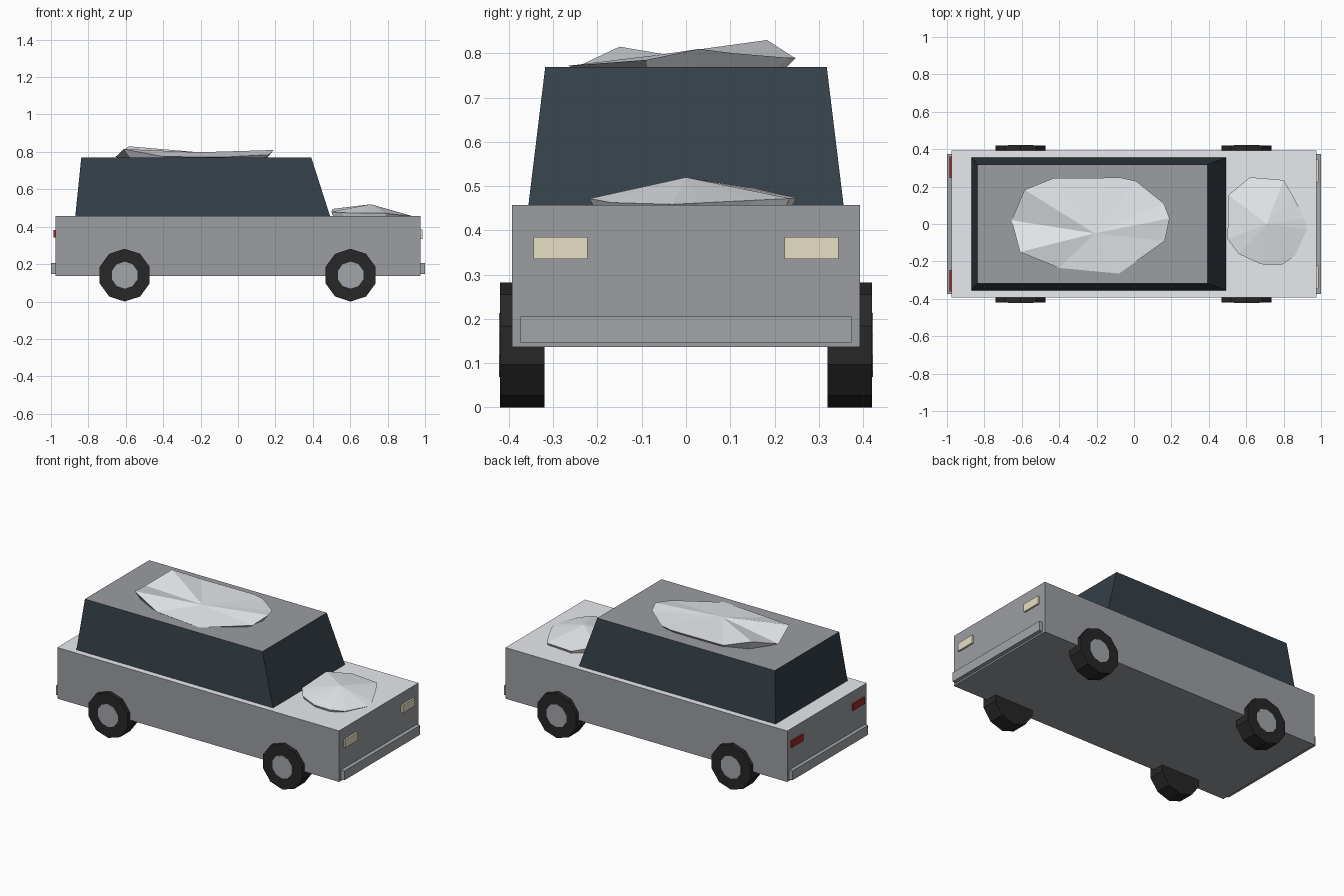
import bpy, bmesh
from math import radians

if "Cube" in bpy.data.objects:
    bpy.data.objects.remove(bpy.data.objects["Cube"])


def material(name, rgb):
    m = bpy.data.materials.new(name)
    m.diffuse_color = (*rgb, 1)
    m.use_nodes = True
    m.node_tree.nodes["Principled BSDF"].inputs["Base Color"].default_value = m.diffuse_color
    return m


PAINT = material("grey_paint", (0.33, 0.34, 0.36))
PALE = material("pale_top", (0.80, 0.82, 0.86))
GLASS = material("dark_glass", (0.035, 0.05, 0.065))
RUBBER = material("rubber", (0.02, 0.02, 0.02))
METAL = material("metal", (0.36, 0.38, 0.40))
LAMP = material("lamp", (0.80, 0.74, 0.55))
RED = material("red_lamp", (0.35, 0.02, 0.02))


def finish(name, bm, *mats):
    bmesh.ops.recalc_face_normals(bm, faces=bm.faces)
    me = bpy.data.meshes.new(name)
    bm.to_mesh(me)
    bm.free()
    ob = bpy.data.objects.new(name, me)
    bpy.context.collection.objects.link(ob)
    for m in mats:
        me.materials.append(m)
    return ob


def block(name, low, high, *mats):
    """Block between two rectangles (x0, x1, half-or-y0, y1, z); last material goes on top."""
    bm = bmesh.new()
    rings = []
    for x0, x1, y0, y1, z in (low, high):
        rings.append([bm.verts.new((x, y, z)) for x, y in
                      ((x0, y0), (x1, y0), (x1, y1), (x0, y1))])
    a, b = rings
    bm.faces.new(a[::-1])
    for i in range(4):
        j = (i + 1) % 4
        bm.faces.new((a[i], a[j], b[j], b[i]))
    bm.faces.new(b).material_index = len(mats) - 1
    return finish(name, bm, *mats)


def box(name, x0, x1, y0, y1, z0, z1, mat):
    return block(name, (x0, x1, y0, y1, z0), (x0, x1, y0, y1, z1), mat)


def disc(name, x, y, z, radius, depth, mat):
    bpy.ops.mesh.primitive_cylinder_add(vertices=10, radius=radius, depth=depth,
                                        location=(x, y, z), rotation=(radians(90), 0, 0))
    ob = bpy.context.object
    ob.name = name
    ob.data.materials.append(mat)


def mound(name, rim, peaks, base_z, inset):
    """Faceted snow lump: a rim, its buried base, and a fan to a few inner peaks."""
    bm = bmesh.new()
    cx, cy = peaks[0][:2]
    top = [bm.verts.new(p) for p in rim]
    low = [bm.verts.new((cx + (x - cx) * inset, cy + (y - cy) * inset, base_z))
           for x, y, z in rim]
    mids = [bm.verts.new(p) for p in peaks]
    n = len(rim)
    near = [min(range(len(peaks)), key=lambda k: (peaks[k][0] - p[0]) ** 2
                + (peaks[k][1] - p[1]) ** 2) for p in rim]
    for i in range(n):
        j = (i + 1) % n
        bm.faces.new((low[i], low[j], top[j], top[i]))
        bm.faces.new((top[i], top[j], mids[near[i]]))
        if near[i] != near[j]:
            bm.faces.new((top[j], mids[near[j]], mids[near[i]]))
    bm.faces.new(low[::-1])
    finish(name, bm, PALE)


# Body and cabin
block("body", (-0.977, 0.975, -0.393, 0.393, 0.137),
      (-0.977, 0.975, -0.393, 0.393, 0.457), PAINT, PALE)
block("cabin", (-0.87, 0.492, -0.356, 0.356, 0.457),
      (-0.838, 0.392, -0.318, 0.318, 0.769), GLASS, PAINT)

# Bumpers
box("front_bumper", 0.97, 1.0, -0.374, 0.374, 0.147, 0.205, METAL)
box("rear_bumper", -1.0, -0.97, -0.374, 0.374, 0.147, 0.205, METAL)

# Lamps and wheels, mirrored left and right
for side, s in (("right", -1), ("left", 1)):
    y0, y1 = sorted((s * 0.222, s * 0.345))
    box(side + "_headlight", 0.96, 0.986, y0, y1, 0.335, 0.385, LAMP)
    y0, y1 = sorted((s * 0.245, s * 0.36))
    box(side + "_tail_light", -0.987, -0.96, y0, y1, 0.342, 0.383, RED)
    for end, x in (("front", 0.602), ("rear", -0.606)):
        disc(f"{end}_{side}_tyre", x, s * 0.37, 0.141, 0.141, 0.1, RUBBER)
        disc(f"{end}_{side}_hub", x, s * 0.372, 0.141, 0.072, 0.1, METAL)

# Snow on the roof and the bonnet
mound("roof_snow",
      [(-0.655, 0.02, 0.773), (-0.61, -0.15, 0.815), (-0.40, -0.235, 0.775),
       (-0.08, -0.265, 0.772), (0.165, -0.09, 0.785), (0.19, 0.03, 0.81),
       (0.16, 0.11, 0.80), (0.01, 0.23, 0.79), (-0.07, 0.248, 0.79),
       (-0.43, 0.245, 0.79), (-0.585, 0.183, 0.83)],
      [(-0.21, -0.05, 0.798)], 0.76, 0.9)
mound("bonnet_snow",
      [(0.50, -0.08, 0.48), (0.56, -0.16, 0.475), (0.68, -0.215, 0.472),
       (0.79, -0.218, 0.472), (0.86, -0.17, 0.463), (0.925, -0.03, 0.459),
       (0.91, 0.03, 0.462), (0.85, 0.15, 0.468), (0.80, 0.235, 0.472),
       (0.62, 0.25, 0.474), (0.505, 0.155, 0.495)],
      [(0.71, 0.0, 0.52)], 0.45, 0.95)
